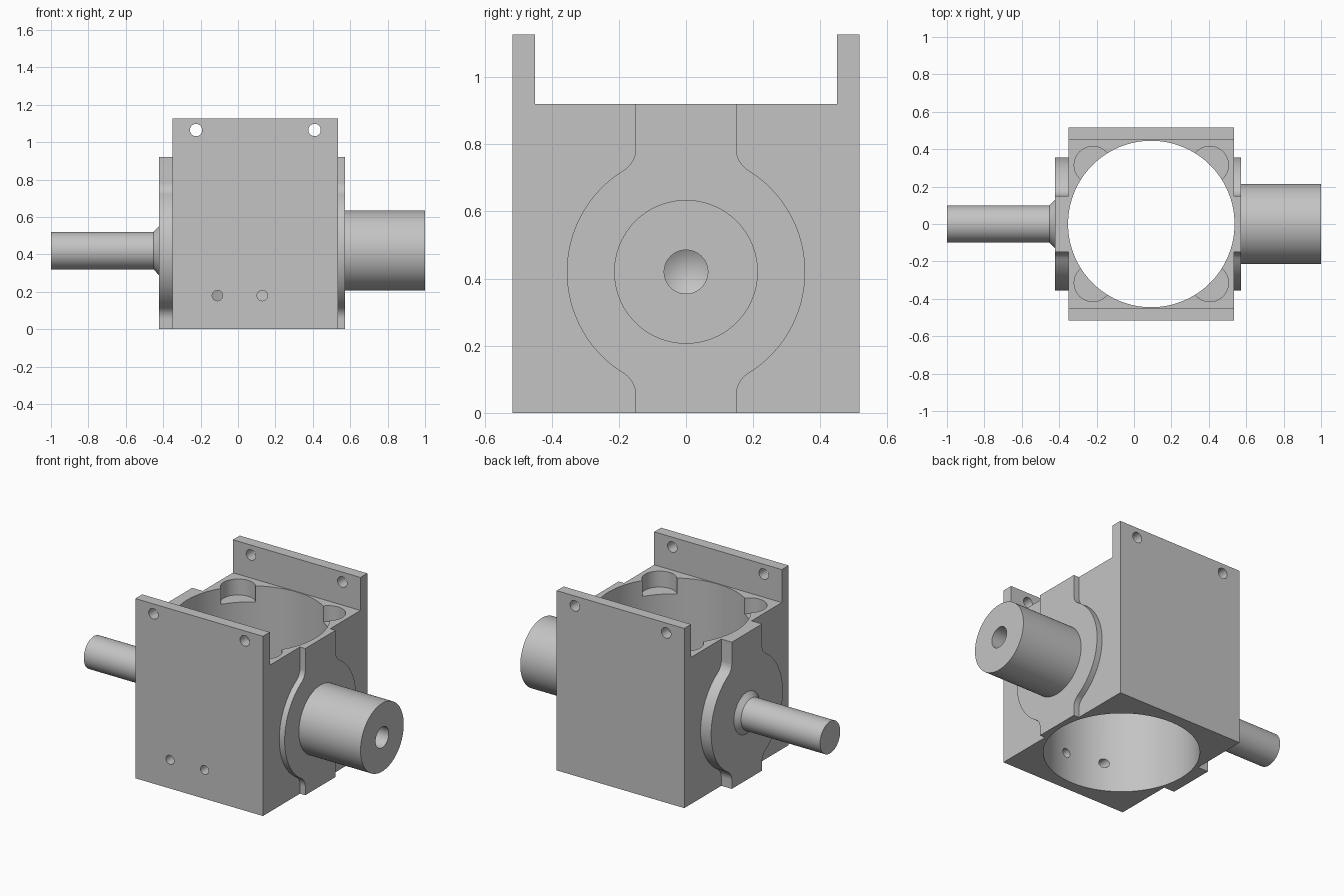
import bpy, bmesh, math
from math import pi, sin, cos
from mathutils import Matrix

cube = bpy.data.objects.get("Cube")
if cube:
    bpy.data.objects.remove(cube, do_unlink=True)

# Single machined-metal colour
metal = bpy.data.materials.new("grey metal")
metal.use_nodes = True
grey = (0.55, 0.55, 0.55, 1)
metal.diffuse_color = grey
metal.node_tree.nodes["Principled BSDF"].inputs["Base Color"].default_value = grey

MID_X = 0.0925      # centre of the housing along x
AXIS_Z = 0.42       # shaft height
TOP = 0.92          # top of the housing block
BORE = 0.445


def finish(name, bm):
    bmesh.ops.recalc_face_normals(bm, faces=bm.faces)
    mesh = bpy.data.meshes.new(name)
    bm.to_mesh(mesh)
    bm.free()
    obj = bpy.data.objects.new(name, mesh)
    bpy.context.collection.objects.link(obj)
    mesh.materials.append(metal)
    return obj


def prism_x(name, outline, x0, x1):
    """Extrude a (y, z) outline from x0 to x1."""
    bm = bmesh.new()
    face = bm.faces.new([bm.verts.new((x0, y, z)) for y, z in outline])
    new = bmesh.ops.extrude_face_region(bm, geom=[face])["geom"]
    verts = [v for v in new if isinstance(v, bmesh.types.BMVert)]
    bmesh.ops.translate(bm, verts=verts, vec=(x1 - x0, 0, 0))
    return finish(name, bm)


def lathe_x(name, profile, steps=96):
    """Turn an (x, radius) profile about the shaft axis."""
    bm = bmesh.new()
    verts = [bm.verts.new((x, 0, AXIS_Z + r)) for x, r in profile]
    edges = [bm.edges.new(pair) for pair in zip(verts, verts[1:])]
    bmesh.ops.spin(bm, geom=verts + edges, cent=(0, 0, AXIS_Z), axis=(1, 0, 0),
                   angle=2 * pi, steps=steps)
    bmesh.ops.remove_doubles(bm, verts=bm.verts, dist=0.0001)
    return finish(name, bm)


def cutter(centre, radius, depth, axis="z", sides=48):
    bm = bmesh.new()
    bmesh.ops.create_cone(bm, cap_ends=True, segments=sides, radius1=radius,
                          radius2=radius, depth=depth)
    if axis == "y":
        bmesh.ops.rotate(bm, verts=bm.verts, matrix=Matrix.Rotation(pi / 2, 3, "X"))
    bmesh.ops.translate(bm, verts=bm.verts, vec=centre)
    obj = finish("cutter", bm)
    obj.hide_render = True
    return obj


def cut(obj, cutters):
    for c in cutters:
        mod = obj.modifiers.new("cut", "BOOLEAN")
        mod.operation, mod.solver, mod.object = "DIFFERENCE", "EXACT", c
    graph = bpy.context.evaluated_depsgraph_get()
    mesh = bpy.data.meshes.new_from_object(obj.evaluated_get(graph))
    obj.modifiers.clear()
    obj.data = mesh


def arc(cy, cz, r, a0, a1, n):
    return [(cy + r * cos(a0 + (a1 - a0) * i / n), cz + r * sin(a0 + (a1 - a0) * i / n))
            for i in range(n + 1)]


# Housing block with the two upright side plates
half = [(0.517, 0), (0.517, 1.127), (0.449, 1.127), (0.449, TOP)]
housing = prism_x("housing", half + [(-y, z) for y, z in reversed(half)], -0.35, 0.535)

# Round pad outline with filleted necks to the top and bottom edges
R, NECK, F = 0.355, 0.15, 0.075
dz = math.sqrt((R + F) ** 2 - (NECK + F) ** 2)
a = math.atan2(dz, NECK + F)
side = [(NECK, 0)]
side += arc(NECK + F, AXIS_Z - dz, F, pi, pi - a, 10)
side += arc(0, AXIS_Z, R, -a, a, 40)[1:-1]
side += arc(NECK + F, AXIS_Z + dz, F, pi + a, pi, 10)
side += [(NECK, TOP)]
outline = side + [(-y, z) for y, z in reversed(side)]
pads = [prism_x("thin_shaft_pad", outline, -0.423, -0.35),
        prism_x("thick_shaft_pad", outline, 0.535, 0.572)]

# Main bore, corner pockets, plate holes and the two drain holes
bore = cutter((MID_X, 0, 0.5), BORE, 2, sides=128)
pockets = [cutter((MID_X + sx * 0.3125, sy * 0.315, TOP), 0.1, 0.2)
           for sx in (-1, 1) for sy in (-1, 1)]
plate_holes = [cutter((MID_X + s * 0.317, 0, 1.065), 0.033, 2, "y") for s in (-1, 1)]
drain_holes = [cutter((0.01 + s * 0.12, -0.45, 0.18), 0.028, 0.4, "y") for s in (-1, 1)]
cutters = [bore] + pockets + plate_holes + drain_holes
cut(housing, cutters)
for pad in pads:
    cut(pad, [bore])
for c in cutters:
    bpy.data.objects.remove(c, do_unlink=True)

# Thin plain shaft with a tapered collar at its root
thin = lathe_x("thin_shaft", [(-0.41, 0), (-0.41, 0.13), (-0.423, 0.13),
                              (-0.452, 0.1), (-1, 0.1), (-1, 0)])
# Thick shaft with a drilled centre hole
thick = lathe_x("thick_shaft", [(0.56, 0), (0.56, 0.214), (1, 0.214), (1, 0.065),
                                (0.82, 0.065), (0.78, 0)])

# Smooth the round walls, keep machined edges sharp
for obj in [housing, thin, thick] + pads:
    bpy.ops.object.select_all(action="DESELECT")
    obj.select_set(True)
    bpy.context.view_layer.objects.active = obj
    bpy.ops.object.shade_smooth_by_angle(angle=math.radians(25))
